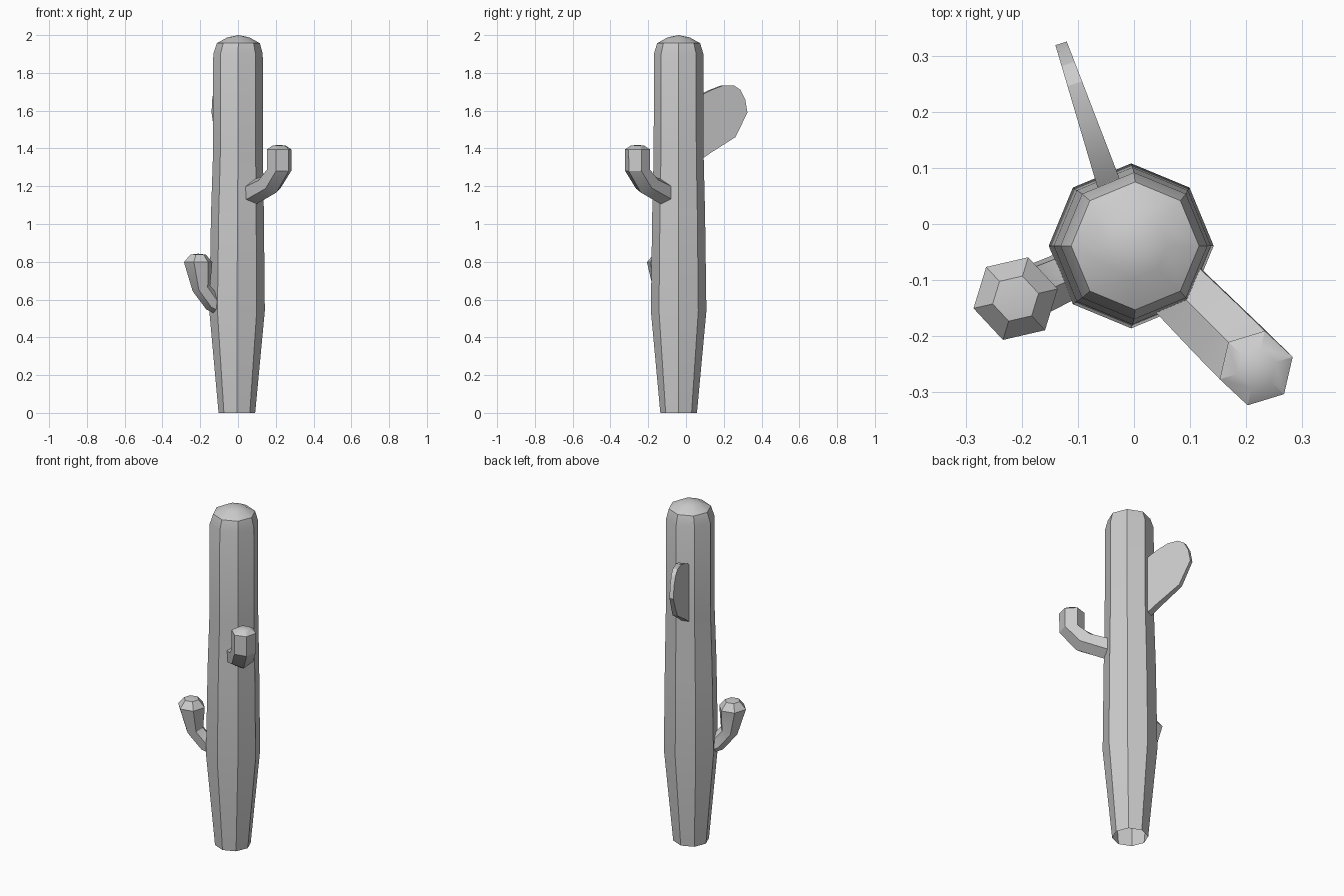
import bpy, bmesh, math
from mathutils import Vector

if "Cube" in bpy.data.objects:
    bpy.data.objects.remove(bpy.data.objects["Cube"])

AXIS = Vector((0, -0.039, 0))   # trunk axis
UP = Vector((0, 0, 1))


def finish(bm, name):
    bmesh.ops.recalc_face_normals(bm, faces=bm.faces[:])
    me = bpy.data.meshes.new(name)
    bm.to_mesh(me)
    bm.free()
    ob = bpy.data.objects.new(name, me)
    bpy.context.collection.objects.link(ob)
    bpy.context.view_layer.objects.active = ob
    ob.select_set(True)
    bpy.ops.object.shade_smooth_by_angle(angle=math.radians(30))
    ob.select_set(False)
    return ob


def loft(name, heading, path, sides, tip, twist=0):
    """Skin rings (distance from axis, z, radius, tilt) and close with a tip point."""
    bm = bmesh.new()
    h = math.radians(heading)
    d = Vector((math.cos(h), math.sin(h), 0))
    side = UP.cross(d)
    rings = []
    for s, z, r, tilt in path:
        t = math.radians(tilt)
        n = d * math.sin(t) - UP * math.cos(t)
        ring = []
        for i in range(sides):
            a = 2 * math.pi * i / sides + math.radians(twist)
            p = AXIS + d * s + UP * z + (n * math.cos(a) + side * math.sin(a)) * r
            ring.append(bm.verts.new(p))
        rings.append(ring)
    for a, b in zip(rings, rings[1:]):
        for i in range(sides):
            j = (i + 1) % sides
            bm.faces.new((a[i], a[j], b[j], b[i]))
    top = bm.verts.new(AXIS + d * tip[0] + UP * tip[1])
    for i in range(sides):
        bm.faces.new((rings[-1][i], rings[-1][(i + 1) % sides], top))
    return finish(bm, name)


# Trunk: eight-sided, open underneath, rounded cap
loft("trunk", 0, [(-0.006, 0, 0.097, 90), (-0.005, 0.54, 0.147, 90),
                  (-0.003, 1.05, 0.14, 90), (0, 1.38, 0.132, 90),
                  (0, 1.90, 0.131, 90), (0.002, 1.957, 0.114, 90),
                  (0.002, 1.988, 0.058, 90)], 8, (0.002, 2.0))

# Front right arm
loft("upper_arm", -45, [(0.05, 1.14, 0.062, 20), (0.13, 1.172, 0.064, 25),
                        (0.235, 1.21, 0.067, 50), (0.308, 1.285, 0.068, 85),
                        (0.308, 1.395, 0.068, 90), (0.308, 1.415, 0.036, 90)],
     6, (0.308, 1.419), 2)

# Lower left arm, flaring toward the top
loft("lower_arm", 204, [(0.08, 0.55, 0.045, 30), (0.15, 0.583, 0.047, 42),
                        (0.212, 0.66, 0.05, 72), (0.231, 0.798, 0.077, 90),
                        (0.231, 0.838, 0.042, 90)], 6, (0.231, 0.843), -11)

# Flat pad at the back, thinning outward
outline = [(0.05, 1.66), (0.09, 1.69), (0.13, 1.71), (0.19, 1.733), (0.25, 1.733),
           (0.285, 1.71), (0.31, 1.66), (0.322, 1.59), (0.258, 1.46),
           (0.13, 1.38), (0.05, 1.325)]
bm = bmesh.new()
faces = []
for sign in (-1, 1):
    ring = []
    for y, z in outline:
        half = 0.021 - 0.04 * (y - 0.05)
        ring.append(bm.verts.new((-0.046 - 0.34 * (y - 0.075) + sign * half,
                                  y + sign * half * 0.33, z)))
    bm.faces.new(ring)
    faces.append(ring)
a, b = faces
for i in range(len(a)):
    j = (i + 1) % len(a)
    bm.faces.new((a[i], a[j], b[j], b[i]))
finish(bm, "back_pad")
